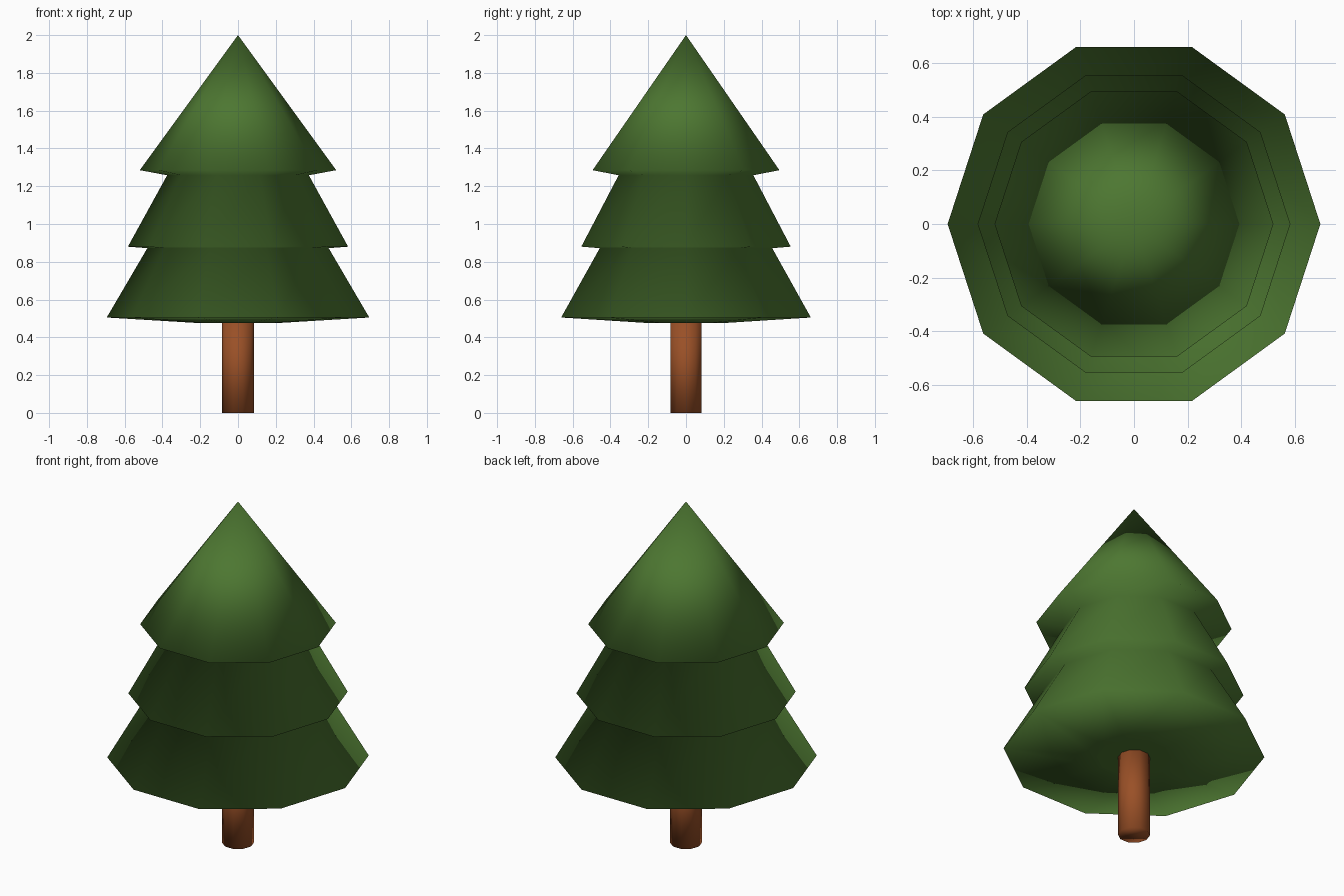
import bpy
import bmesh
import math

if "Cube" in bpy.data.objects:
    bpy.data.objects.remove(bpy.data.objects["Cube"])

SIDES = 10


def material(name, color):
    m = bpy.data.materials.new(name)
    m.diffuse_color = (*color, 1.0)
    m.use_nodes = True
    m.node_tree.nodes["Principled BSDF"].inputs["Base Color"].default_value = m.diffuse_color
    return m


def lathe(name, profile, mat, flat_cap=False):
    """Turn (radius, z) points, listed bottom to top, into a ten-sided solid."""
    bm = bmesh.new()
    rings = []
    for r, z in profile:
        if r == 0:
            rings.append([bm.verts.new((0, 0, z))])
        else:
            rings.append([bm.verts.new((r * math.cos(math.tau * i / SIDES),
                                        r * math.sin(math.tau * i / SIDES), z))
                          for i in range(SIDES)])
    for a, b in zip(rings, rings[1:]):
        for i in range(SIDES):
            j = (i + 1) % SIDES
            if len(b) == 1:
                bm.faces.new((a[i], a[j], b[0]))
            else:
                bm.faces.new((a[i], a[j], b[j], b[i]))
    for f in bm.faces:
        f.smooth = True
    # end caps
    bottom = bm.faces.new(rings[0][::-1])
    bottom.smooth = not flat_cap
    if len(rings[-1]) > 1:
        bm.faces.new(rings[-1]).smooth = True
    bmesh.ops.recalc_face_normals(bm, faces=bm.faces[:])
    mesh = bpy.data.meshes.new(name)
    bm.to_mesh(mesh)
    bm.free()
    mesh.materials.append(mat)
    obj = bpy.data.objects.new(name, mesh)
    bpy.context.collection.objects.link(obj)
    return obj


green = material("pine green", (0.074, 0.184, 0.031))
brown = material("bark brown", (0.32, 0.08, 0.02))

# Three stacked tiers of branches, one continuous skin
lathe("foliage", [(0.2, 0.475), (0.695, 0.505),
                  (0.48, 0.872), (0.583, 0.88),
                  (0.375, 1.258), (0.52, 1.285),
                  (0, 2.0)], green, flat_cap=True)

# Trunk
lathe("trunk", [(0.085, 0.0), (0.085, 0.48)], brown)
